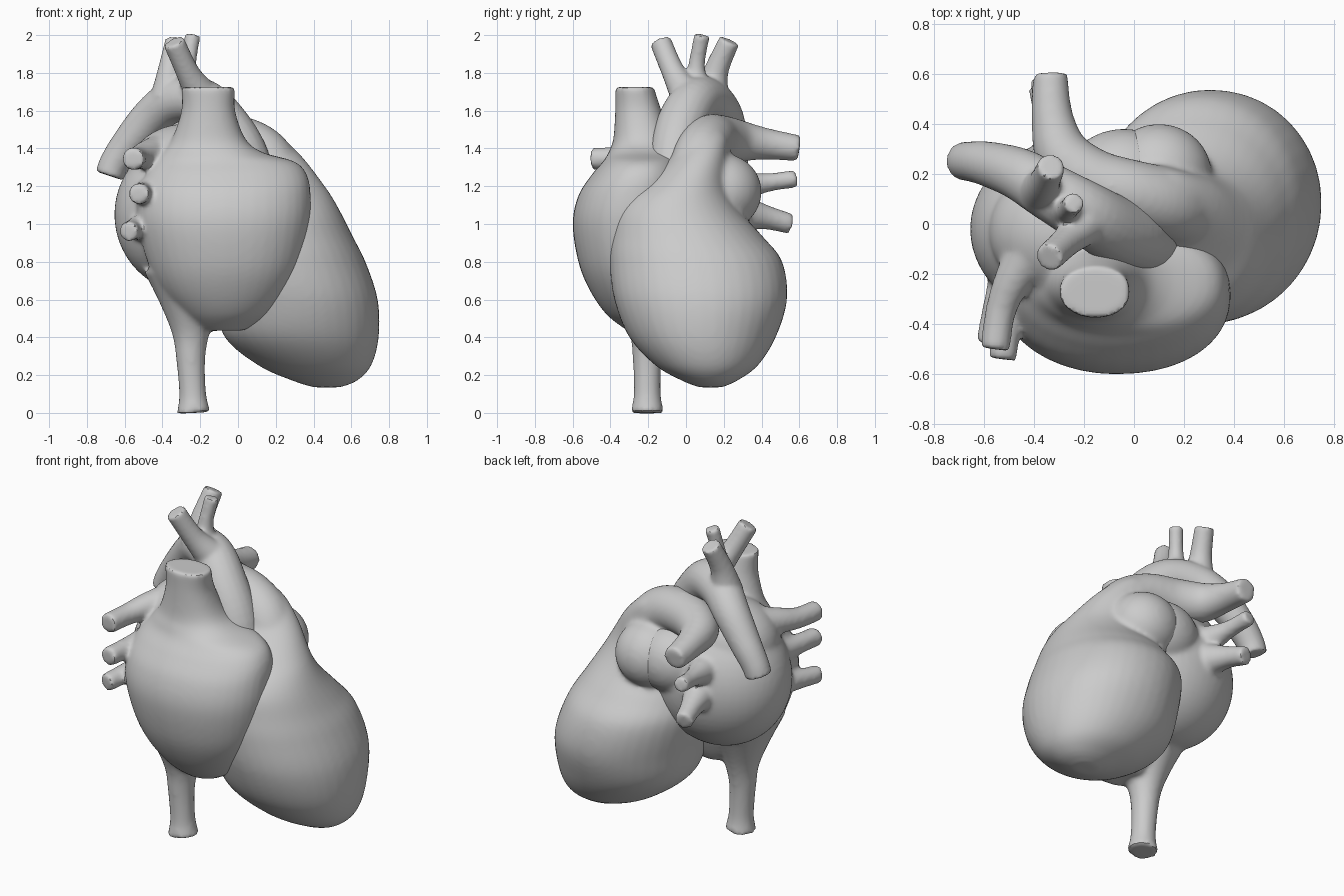
import bpy, bmesh, math
from mathutils import Vector, Matrix

if "Cube" in bpy.data.objects:
    bpy.data.objects.remove(bpy.data.objects["Cube"])


def spline(rows, steps=6):
    """Catmull-Rom interpolation through rows of numbers."""
    out = []
    for i in range(len(rows) - 1):
        p0, p1 = rows[max(i - 1, 0)], rows[i]
        p2, p3 = rows[i + 1], rows[min(i + 2, len(rows) - 1)]
        for s in range(steps):
            t = s / steps
            out.append([0.5 * (2 * b + (c - a) * t + (2 * a - 5 * b + 4 * c - d) * t * t
                               + (3 * b - a - 3 * c + d) * t ** 3)
                        for a, b, c, d in zip(p0, p1, p2, p3)])
    out.append(list(rows[-1]))
    return out


def skin(bm, rings):
    """Bridge rings of points and cap both ends."""
    vs = [[bm.verts.new(p) for p in r] for r in rings]
    n = len(vs[0])
    for a, b in zip(vs, vs[1:]):
        for i in range(n):
            j = (i + 1) % n
            bm.faces.new((a[i], a[j], b[j], b[i]))
    bm.faces.new(vs[0][::-1])
    bm.faces.new(vs[-1])


def slices(bm, rows, power=2.0, n=40):
    """Horizontal sections: z, x min, x max, y min, y max; power squares the +x side."""
    rings = []
    for z, x0, x1, y0, y1 in spline(rows):
        ring = []
        for i in range(n):
            a = 2 * math.pi * i / n
            c, s = math.cos(a), math.sin(a)
            e = 2 / power if c > 0 else 1
            c = math.copysign(abs(c) ** e, c)
            s = math.copysign(abs(s) ** e, s)
            ring.append(((x0 + x1) / 2 + (x1 - x0) / 2 * c,
                         (y0 + y1) / 2 + (y1 - y0) / 2 * s, z))
        rings.append(ring)
    skin(bm, rings)


def tube(bm, rows, n=20):
    """Round vessel along points: x, y, z, radius."""
    pts = spline(rows)
    pos = [Vector(p[:3]) for p in pts]
    rings, side, last = [], None, None
    for i, p in enumerate(pos):
        t = (pos[min(i + 1, len(pos) - 1)] - pos[max(i - 1, 0)]).normalized()
        side = t.orthogonal().normalized() if side is None else last.rotation_difference(t) @ side
        last, up = t, t.cross(side)
        rings.append([p + pts[i][3] * (math.cos(k * 2 * math.pi / n) * side
                                       + math.sin(k * 2 * math.pi / n) * up) for k in range(n)])
    skin(bm, rings)


def ball(bm, c, r):
    m = Matrix.Translation(c) @ Matrix.Diagonal((*r, 1))
    bmesh.ops.create_uvsphere(bm, u_segments=48, v_segments=28, radius=1, matrix=m)


def finish(bm, name, voxel=0.014, smooth=8):
    """Fuse the overlapping volumes and soften the joins."""
    bmesh.ops.recalc_face_normals(bm, faces=bm.faces)
    me = bpy.data.meshes.new(name)
    bm.to_mesh(me)
    bm.free()
    ob = bpy.data.objects.new(name, me)
    bpy.context.collection.objects.link(ob)
    r = ob.modifiers.new("fuse", 'REMESH')
    r.mode, r.voxel_size, r.use_smooth_shade = 'VOXEL', voxel, True
    s = ob.modifiers.new("soften", 'SMOOTH')
    s.factor, s.iterations = 0.5, smooth
    dg = bpy.context.evaluated_depsgraph_get()
    mesh = bpy.data.meshes.new_from_object(ob.evaluated_get(dg))
    ob.modifiers.clear()
    ob.data = mesh
    bpy.context.view_layer.objects.active = ob
    ob.select_set(True)
    bpy.ops.object.shade_smooth_by_angle(angle=math.radians(40))
    ob.select_set(False)


# ventricles with the outflow cone, pulmonary trunk, its left artery and the left ear-shaped lobe
bm = bmesh.new()
slices(bm, [(.135, .40, .54, .07, .19), (.17, .29, .63, -.02, .27), (.25, .11, .705, -.16, .38),
            (.40, -.07, .745, -.30, .475), (.60, -.12, .74, -.38, .535), (.80, -.16, .675, -.405, .51),
            (.93, -.16, .61, -.40, .41), (1.05, -.15, .55, -.38, .3), (1.14, -.13, .5, -.32, .24),
            (1.22, -.12, .445, -.22, .22),
            (1.35, -.08, .345, -.08, .22), (1.46, -.05, .23, .0, .22), (1.53, .0, .12, .06, .17)], 2.1)
tube(bm, [(.22, .05, 1.2, .16), (.13, .08, 1.36, .15), (.0, .12, 1.44, .135), (-.16, .17, 1.45, .13),
          (-.28, .27, 1.44, .115), (-.325, .42, 1.425, .085), (-.335, .6, 1.4, .07)])
ball(bm, (.1, .2, 1.17), (.21, .2, .2))
finish(bm, "ventricles_and_pulmonary_trunk", 0.014, 12)

# atria: the right one runs up into the upper vena cava
bm = bmesh.new()
slices(bm, [(.435, -.2, .03, -.31, -.1), (.52, -.3, .16, -.42, -.05), (.65, -.41, .27, -.51, 0),
            (.8, -.48, .34, -.57, .02), (1.0, -.53, .38, -.6, .02), (1.15, -.53, .385, -.57, .02),
            (1.26, -.49, .365, -.5, 0), (1.33, -.44, .3, -.44, -.03), (1.38, -.4, .13, -.41, -.04),
            (1.45, -.35, .04, -.385, -.07), (1.6, -.3, -.015, -.375, -.13),
            (1.725, -.3, -.015, -.375, -.17)], 2.2)
# lower vena cava
tube(bm, [(-.235, -.205, 0, .09), (-.24, -.205, .1, .072), (-.25, -.205, .28, .077),
          (-.25, -.2, .42, .1), (-.25, -.2, .58, .165), (-.25, -.2, .75, .25)])
# left atrium, its roof and the neck of its lobe
ball(bm, (-.24, -.02, 1.05), (.415, .36, .42))
ball(bm, (-.28, -.03, 1.28), (.3, .27, .25))
ball(bm, (-.04, .19, 1.17), (.23, .19, .2))
# lung veins and right lung artery
for path in (
        [(-.2, .12, 1.4, .11), (-.36, -.04, 1.38, .115), (-.47, -.2, 1.37, .08), (-.53, -.34, 1.35, .062),
         (-.555, -.5, 1.345, .06)],
        [(-.42, -.05, 1.17, .13), (-.49, -.3, 1.165, .066), (-.525, -.54, 1.16, .056)],
        [(-.42, -.05, 1.0, .13), (-.53, -.28, .98, .064), (-.58, -.48, .96, .053)],
        [(-.28, .15, 1.18, .13), (-.34, .4, 1.215, .055), (-.37, .585, 1.24, .048)],
        [(-.26, .15, 1.08, .15), (-.33, .4, 1.04, .07), (-.37, .555, 1.0, .055)]):
    tube(bm, path)
finish(bm, "atria_veins_and_venae_cavae")

# aorta: ascending part, arch, descending part and three neck branches
bm = bmesh.new()
tube(bm, [(.08, -.07, 1.1, .14), (.03, -.06, 1.35, .135), (-.08, -.02, 1.53, .135),
          (-.2, .05, 1.65, .125), (-.34, .13, 1.65, .115), (-.46, .2, 1.565, .105),
          (-.585, .24, 1.42, .09), (-.655, .25, 1.32, .08), (-.68, .25, 1.255, .077)])
for path in (
        [(-.18, .02, 1.66, .1), (-.26, -.06, 1.79, .064), (-.34, -.135, 1.965, .058)],
        [(-.26, .06, 1.68, .09), (-.265, .055, 1.83, .046), (-.24, .085, 2.0, .042)],
        [(-.37, .13, 1.66, .1), (-.36, .16, 1.81, .066), (-.33, .23, 1.97, .056)]):
    tube(bm, path)
finish(bm, "aorta_and_branches", 0.012, 6)
